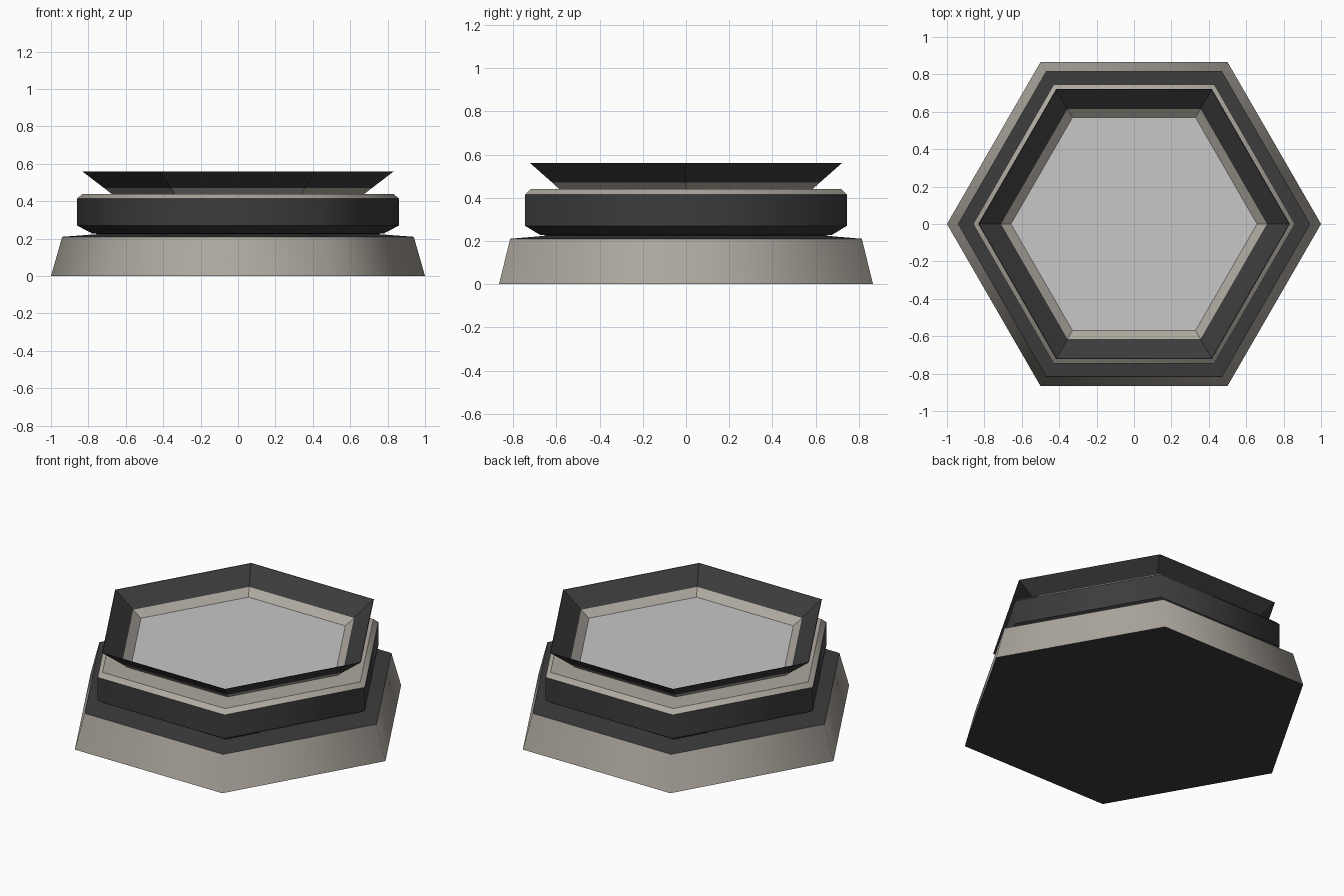
import bpy, bmesh, math

if "Cube" in bpy.data.objects:
    bpy.data.objects.remove(bpy.data.objects["Cube"])


def material(name, rgb):
    m = bpy.data.materials.new(name)
    m.diffuse_color = (*rgb, 1)
    m.use_nodes = True
    m.node_tree.nodes["Principled BSDF"].inputs["Base Color"].default_value = m.diffuse_color
    return m


STONE = material("warm grey", (0.42, 0.39, 0.345))
DARK = material("charcoal", (0.045, 0.045, 0.046))
PANEL = material("pale grey", (0.57, 0.57, 0.57))


def hex_stack(name, profile, colours, mats, smooth, cap_bottom=None, thin=False):
    """Sweep a (radius, height) profile round six corners; one colour index per band."""
    bm = bmesh.new()
    rings = [[bm.verts.new((r * math.cos(math.radians(60 * k)),
                            r * math.sin(math.radians(60 * k)), z)) for k in range(6)]
             for r, z in profile]
    for lo, hi, c in zip(rings, rings[1:], colours):
        for k in range(6):
            n = (k + 1) % 6
            f = bm.faces.new((lo[k], lo[n], hi[n], hi[k]))
            f.material_index = c
            f.smooth = smooth
    # keep horizontal creases sharp, let corners blend
    for ring in rings:
        for k in range(6):
            e = bm.edges.get((ring[k], ring[(k + 1) % 6]))
            if e:
                e.smooth = False
    if cap_bottom is not None:
        bm.faces.new(rings[0][::-1]).material_index = cap_bottom
    me = bpy.data.meshes.new(name)
    bm.to_mesh(me)
    bm.free()
    for m in mats:
        me.materials.append(m)
    ob = bpy.data.objects.new(name, me)
    bpy.context.collection.objects.link(ob)
    return ob


# Tapered plinth with dark upper ledge
hex_stack("plinth", [(1.0, 0), (0.94, 0.21), (0.74, 0.225)], [0, 1],
          [STONE, DARK], True, cap_bottom=1)

# Dark collar with stone chamfer and top ledge
hex_stack("collar", [(0.74, 0.225), (0.78, 0.228), (0.86, 0.27), (0.86, 0.415),
                     (0.83, 0.44), (0.67, 0.44)],
          [1, 1, 1, 0, 0], [STONE, DARK], True)

# Flared thin rim: outside up, then back down the inside
hex_stack("flared_rim", [(0.67, 0.435), (0.715, 0.47), (0.833, 0.56),
                         (0.829, 0.56), (0.711, 0.47), (0.655, 0.43)],
          [0, 1, 1, 1, 0], [STONE, DARK], False)

# Recessed floor panel
bm = bmesh.new()
bm.faces.new([bm.verts.new((0.665 * math.cos(math.radians(60 * k)),
                            0.665 * math.sin(math.radians(60 * k)), 0.432)) for k in range(6)])
me = bpy.data.meshes.new("floor_panel")
bm.to_mesh(me)
bm.free()
me.materials.append(PANEL)
bpy.context.collection.objects.link(bpy.data.objects.new("floor_panel", me))
